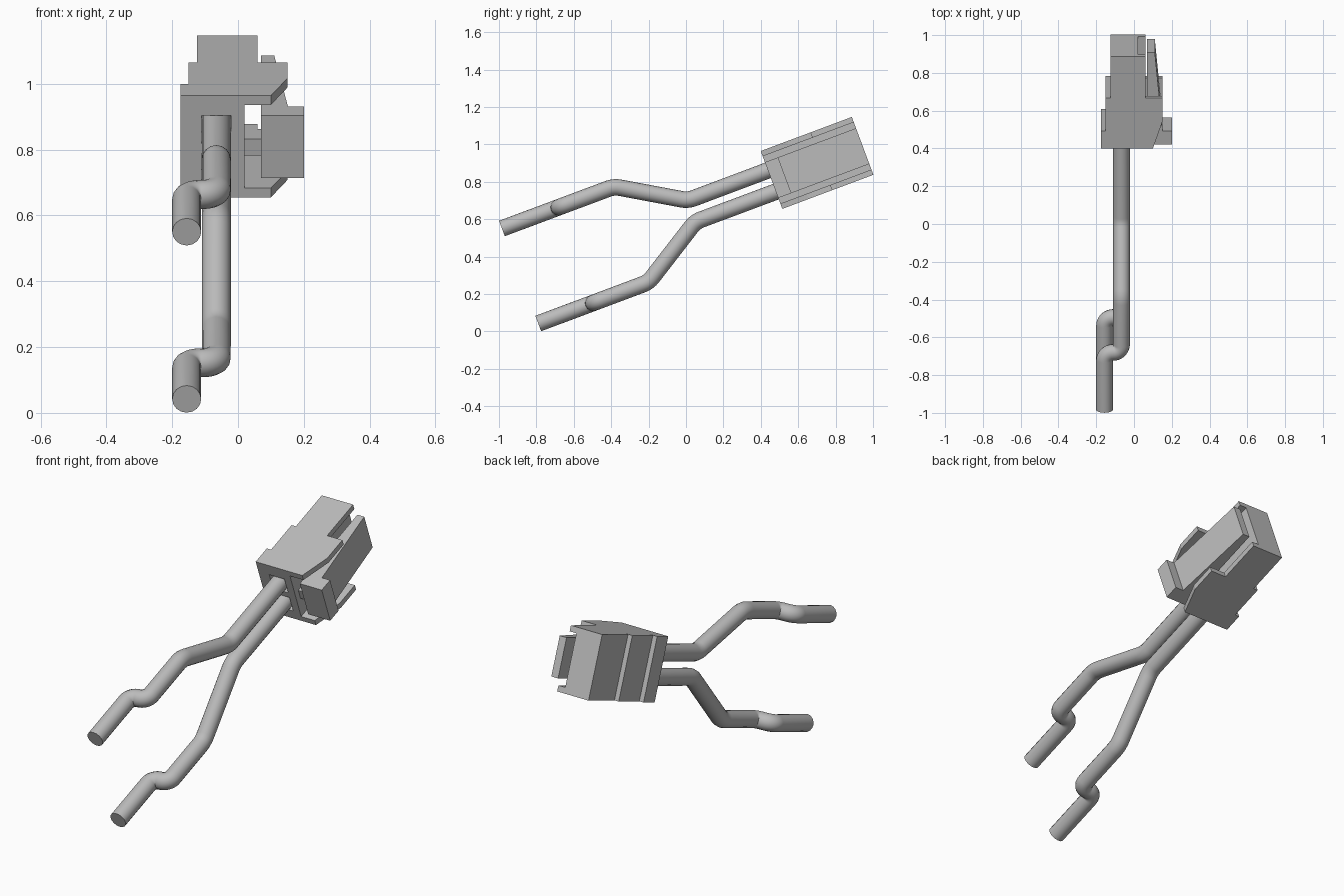
import bpy, bmesh, math
from mathutils import Matrix, Vector

cube = bpy.data.objects.get("Cube")
if cube:
    bpy.data.objects.remove(cube, do_unlink=True)

TILT = math.radians(20.5)
FRAME = Matrix.Translation((0, 0.515, 0.655)) @ Matrix.Rotation(TILT, 4, 'X')
RADIUS = 0.044

grey = bpy.data.materials.new("plain grey")
grey.use_nodes = True
grey.diffuse_color = (0.5, 0.5, 0.5, 1)
grey.node_tree.nodes["Principled BSDF"].inputs["Base Color"].default_value = (0.5, 0.5, 0.5, 1)


def prism(name, outline, low, high):
    """Extrude an (across, along) outline upward in the tilted plug frame."""
    bm = bmesh.new()
    face = bm.faces.new([bm.verts.new((x, y, low)) for x, y in outline])
    top = bmesh.ops.extrude_face_region(bm, geom=[face])["geom"]
    bmesh.ops.translate(bm, vec=(0, 0, high - low),
                        verts=[v for v in top if isinstance(v, bmesh.types.BMVert)])
    bmesh.ops.recalc_face_normals(bm, faces=bm.faces)
    mesh = bpy.data.meshes.new(name)
    bm.to_mesh(mesh)
    bm.free()
    mesh.transform(FRAME)
    mesh.materials.append(grey)
    obj = bpy.data.objects.new(name, mesh)
    bpy.context.collection.objects.link(obj)
    return obj


def block(name, x0, x1, y0, y1, z0, z1):
    return prism(name, [(x0, y0), (x1, y0), (x1, y1), (x0, y1)], z0, z1)


def cut(target, cutter):
    cutter.hide_render = True
    mod = target.modifiers.new("cut", 'BOOLEAN')
    mod.object = cutter
    mod.solver = 'EXACT'
    bpy.context.view_layer.objects.active = target
    bpy.ops.object.modifier_apply(modifier=mod.name)
    bpy.data.objects.remove(cutter, do_unlink=True)


def rounded(corners, steps=8):
    """Replace each inner corner (point, radius) by an arc."""
    path = [corners[0][0]]
    for (a, _), (b, r), (c, _) in zip(corners, corners[1:], corners[2:]):
        p, q = (a - b).normalized(), (c - b).normalized()
        half = p.angle(q) / 2
        centre = b + (p + q).normalized() * r / math.sin(half)
        start, end = b + p * r / math.tan(half), b + q * r / math.tan(half)
        s, e = start - centre, end - centre
        sweep = s.angle(e)
        for i in range(steps + 1):
            t = i / steps
            path.append(centre + (s * math.sin((1 - t) * sweep)
                                  + e * math.sin(t * sweep)) / math.sin(sweep))
    return path + [corners[-1][0]]


def wire(name, tip, jog_y, bends, height):
    """Tube from its free tip, through a sideways jog and two bends, into the plug."""
    outer, inner = -0.156, -0.066
    jog_z = tip[1] + (jog_y - tip[0]) * math.tan(TILT)
    corners = [(Vector((outer, *tip)), 0),
               (Vector((outer, jog_y, jog_z)), RADIUS),
               (Vector((inner, jog_y, jog_z)), RADIUS)]
    corners += [(Vector((inner, *b)), 0.12) for b in bends]
    corners.append((FRAME @ Vector((inner, 0.11, height)), 0))
    curve = bpy.data.curves.new(name, 'CURVE')
    curve.dimensions = '3D'
    curve.bevel_depth = RADIUS
    curve.bevel_resolution = 6
    curve.use_fill_caps = True
    points = rounded(corners)
    spline = curve.splines.new('POLY')
    spline.points.add(len(points) - 1)
    for point, co in zip(spline.points, points):
        point.co = (*co, 1)
    curve.materials.append(grey)
    obj = bpy.data.objects.new(name, curve)
    bpy.context.collection.objects.link(obj)
    bpy.ops.object.select_all(action='DESELECT')
    obj.select_set(True)
    bpy.context.view_layer.objects.active = obj
    bpy.ops.object.convert(target='MESH')
    bpy.ops.object.shade_smooth_by_angle(angle=math.radians(40))


# Plug housing: stepped on one side, flanged on the latch side
housing = prism("plug_housing", [
    (-0.175, 0), (0.1, 0), (0.15, 0.15), (0.15, 0.286), (0.06, 0.286), (0.06, 0.52),
    (-0.125, 0.52), (-0.125, 0.286), (-0.15, 0.286), (-0.15, 0.1), (-0.175, 0.1)], 0, 0.33)
cut(housing, block("latch_recess_cutter", 0.02, 0.3, -0.1, 0.6, 0.03, 0.3))

# Square wire sockets
UPPER, LOWER = 0.22, 0.098
for h in (UPPER, LOWER):
    cut(housing, block("socket_cutter", -0.111, -0.021, -0.1, 0.1, h - 0.045, h + 0.045))

# Latch: thumb pad, tapering arm and hinge to the housing
prism("latch", [(0.07, 0), (0.2, 0), (0.2, 0.075), (0.152, 0.075),
                (0.11, 0.52), (0.07, 0.52)], 0.062, 0.266)
block("latch_hinge", 0.019, 0.071, 0.03, 0.115, 0.125, 0.178)
block("hinge_rib", 0.019, 0.06, 0.115, 0.16, 0.125, 0.178)

# Wires
wire("upper_wire", (-0.984, 0.55), -0.68, [(-0.385, 0.774), (0.01, 0.7)], UPPER)
wire("lower_wire", (-0.79, 0.042), -0.495, [(-0.2, 0.263), (0.05, 0.586)], LOWER)
